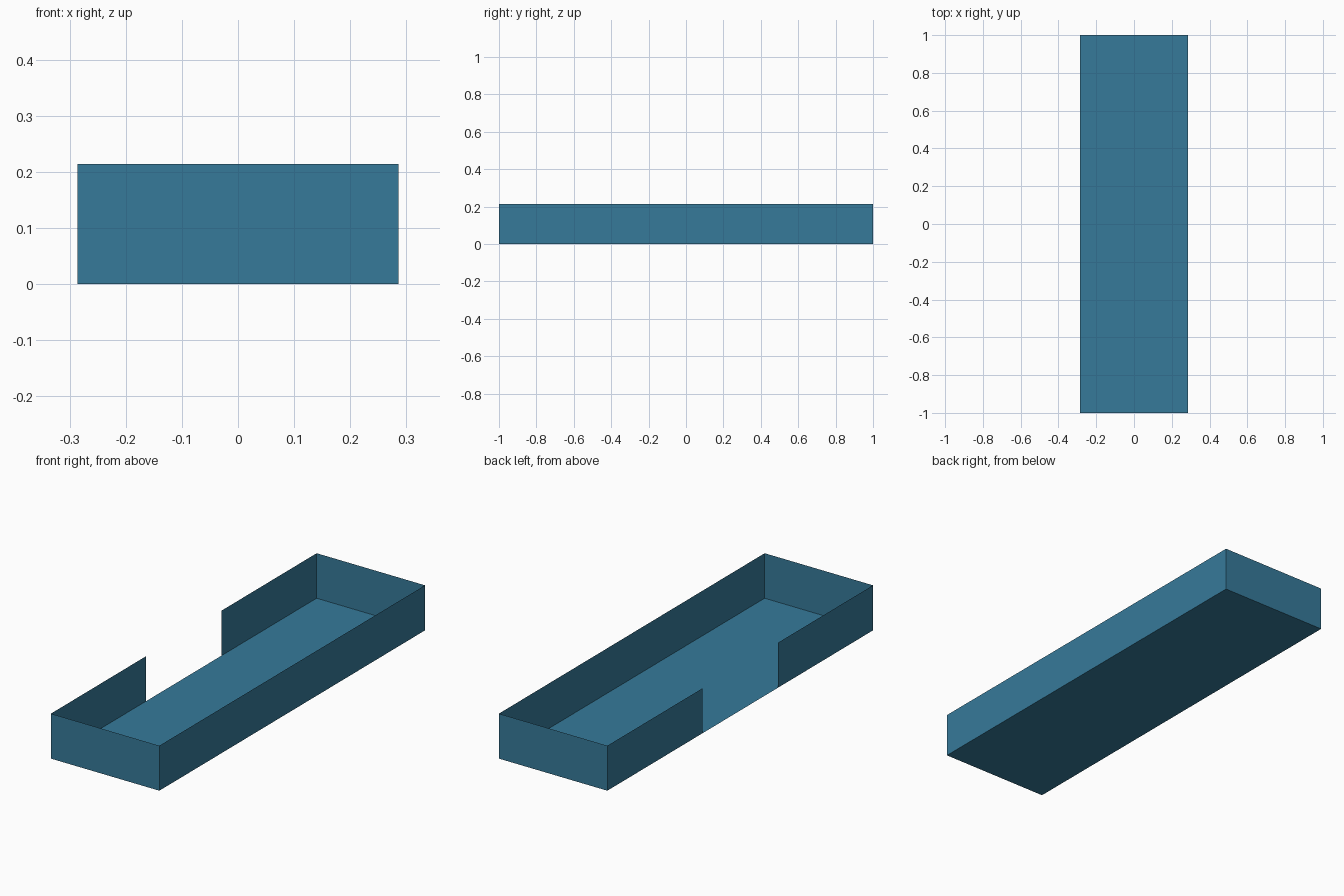
import bpy

# Remove the default cube
cube = bpy.data.objects.get("Cube")
if cube:
    bpy.data.objects.remove(cube, do_unlink=True)

# Tray proportions
U = 1 / 14
HALF_W, HALF_L, HEIGHT, HALF_GAP = 4 * U, 14 * U, 3 * U, 4 * U

# Single colour
blue = bpy.data.materials.new("steel_blue")
blue.use_nodes = True
colour = (0.037, 0.195, 0.323, 1.0)
blue.diffuse_color = colour
blue.node_tree.nodes["Principled BSDF"].inputs["Base Color"].default_value = colour


def sheet(name, corners):
    """Thin four-cornered panel."""
    mesh = bpy.data.meshes.new(name)
    mesh.from_pydata(corners, [], [(0, 1, 2, 3)])
    mesh.materials.append(blue)
    obj = bpy.data.objects.new(name, mesh)
    bpy.context.collection.objects.link(obj)
    return obj


def wall(name, a, b):
    """Upright panel from ground point a to b, facing right of the path."""
    return sheet(name, [(*a, 0), (*b, 0), (*b, HEIGHT), (*a, HEIGHT)])


# Floor
sheet("floor", [(-HALF_W, -HALF_L, 0), (HALF_W, -HALF_L, 0),
                (HALF_W, HALF_L, 0), (-HALF_W, HALF_L, 0)])

# Solid walls, counter-clockwise so they face outward
wall("front_wall", (-HALF_W, -HALF_L), (HALF_W, -HALF_L))
wall("left_wall", (HALF_W, -HALF_L), (HALF_W, HALF_L))
wall("back_wall", (HALF_W, HALF_L), (-HALF_W, HALF_L))

# Right wall, split by the central opening
wall("right_wall_back", (-HALF_W, HALF_L), (-HALF_W, HALF_GAP))
wall("right_wall_front", (-HALF_W, -HALF_GAP), (-HALF_W, -HALF_L))
